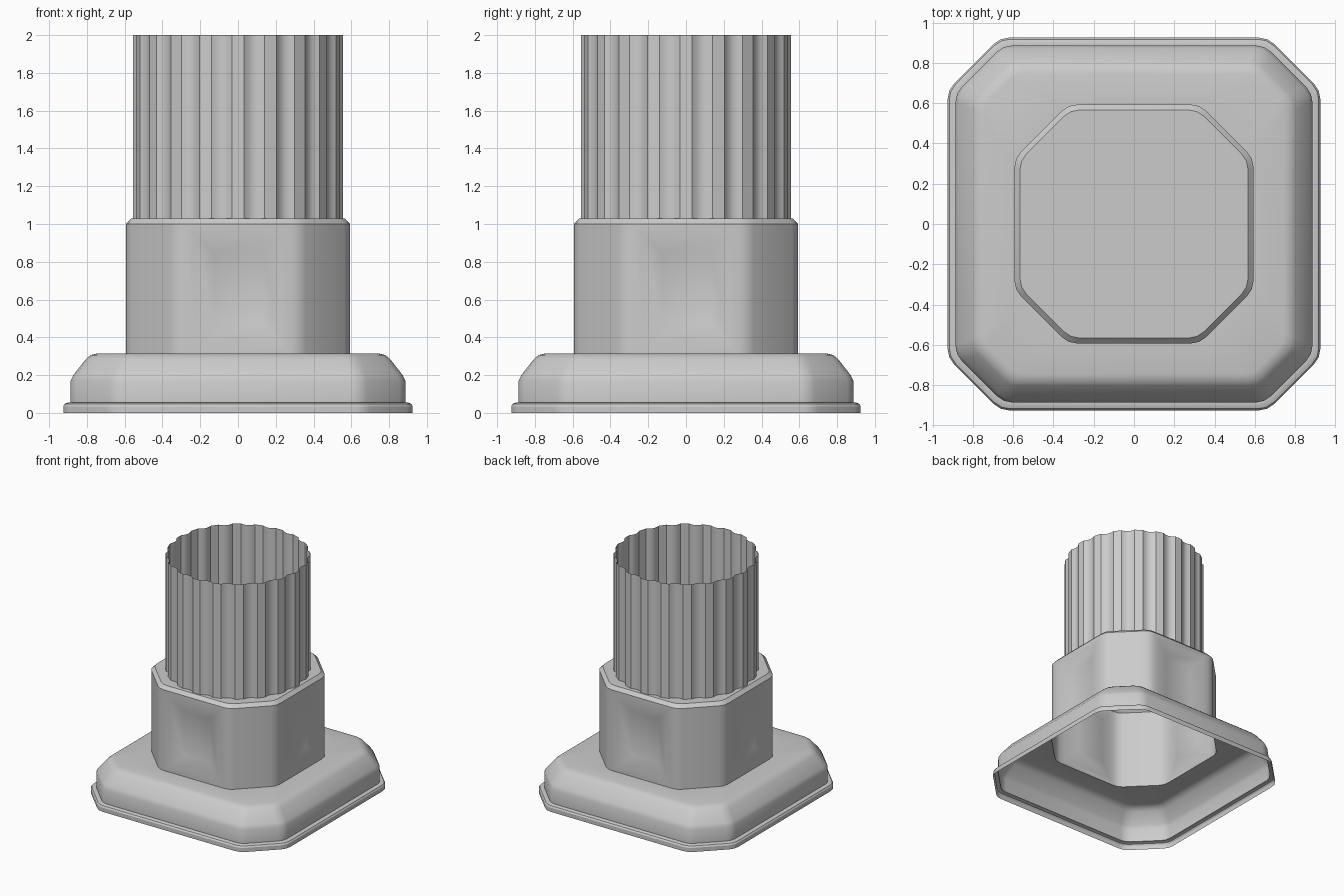
import bpy, bmesh
from math import sin, cos, pi, radians

if "Cube" in bpy.data.objects:
    bpy.data.objects.remove(bpy.data.objects["Cube"])


def chamfered_ring(r, total, t=0.045):
    """Square of half-width r with corners cut along x + y = total, each cut softened."""
    a = total - r
    corners = [(r, -a), (r, a), (a, r), (-a, r), (-r, a), (-r, -a), (-a, -r), (a, -r)]
    pts = []
    for i, (x, y) in enumerate(corners):
        ends = []
        for nx, ny in (corners[i - 1], corners[(i + 1) % 8]):
            d = ((nx - x) ** 2 + (ny - y) ** 2) ** 0.5
            ends.append((x + (nx - x) * t / d, y + (ny - y) * t / d))
        (ax, ay), (bx, by) = ends
        pts += [(ax, ay), ((ax + 2 * x + bx) / 4, (ay + 2 * y + by) / 4), (bx, by)]
    return pts


def loft(bm, rings):
    """Skin a stack of (points, z) rings and return the last loop of vertices."""
    loops = [[bm.verts.new((x, y, z)) for x, y in pts] for pts, z in rings]
    for lo, hi in zip(loops, loops[1:]):
        n = len(lo)
        for i in range(n):
            j = (i + 1) % n
            bm.faces.new((lo[i], lo[j], hi[j], hi[i]))
    return loops[-1]


def finish(bm, name, angle=30):
    bm.normal_update()
    me = bpy.data.meshes.new(name)
    bm.to_mesh(me)
    bm.free()
    ob = bpy.data.objects.new(name, me)
    bpy.context.collection.objects.link(ob)
    bpy.ops.object.select_all(action='DESELECT')
    ob.select_set(True)
    bpy.context.view_layer.objects.active = ob
    bpy.ops.object.shade_smooth_by_angle(angle=radians(angle))


def offset_ring(r, r0, sum0):
    return chamfered_ring(r, sum0 - (r0 - r) * 2 ** 0.5)


BLOCK = (0.593, 0.92)

# Hollow stepped plinth, open below and under the block
profile = [(0.925, 0), (0.925, 0.035), (0.917, 0.048), (0.902, 0.054), (0.886, 0.054),
           (0.886, 0.17), (0.872, 0.20), (0.805, 0.285), (0.78, 0.306), (0.745, 0.315)]
bm = bmesh.new()
loft(bm, [(offset_ring(r, 0.925, 1.59), z) for r, z in profile]
     + [(chamfered_ring(*BLOCK), 0.315)])
finish(bm, "plinth")

# Octagonal block with a bevelled capped top and four sunken panels
bm = bmesh.new()
top = loft(bm, [(chamfered_ring(*BLOCK), 0.315), (chamfered_ring(*BLOCK), 1.0),
                (offset_ring(0.566, *BLOCK), 1.028)])
bm.faces.new(top)
bm.normal_update()
panels = [f for f in bm.faces
          if abs(f.normal.z) < 0.1 and max(abs(f.normal.x), abs(f.normal.y)) > 0.999]
bmesh.ops.inset_individual(bm, faces=panels, thickness=0.05, use_even_offset=True)
bmesh.ops.inset_individual(bm, faces=panels, thickness=0.105, depth=-0.04,
                           use_even_offset=True)
finish(bm, "panelled_block")

# Open fluted shaft: 20 concave flutes between narrow flat ridges
FLUTES, R, DEPTH, SEG = 20, 0.557, 0.022, 6
ridge = radians(3.4)
span = 2 * pi / FLUTES - 2 * ridge
outline = []
for k in range(FLUTES):
    start = 2 * pi * k / FLUTES
    outline.append((R * cos(start - ridge), R * sin(start - ridge)))
    for s in range(SEG):
        u = s / SEG
        a = start + ridge + span * u
        r = R - DEPTH * 4 * u * (1 - u)
        outline.append((r * cos(a), r * sin(a)))
bm = bmesh.new()
loft(bm, [(outline, 1.028), (outline, 2.0)])
finish(bm, "fluted_shaft")
